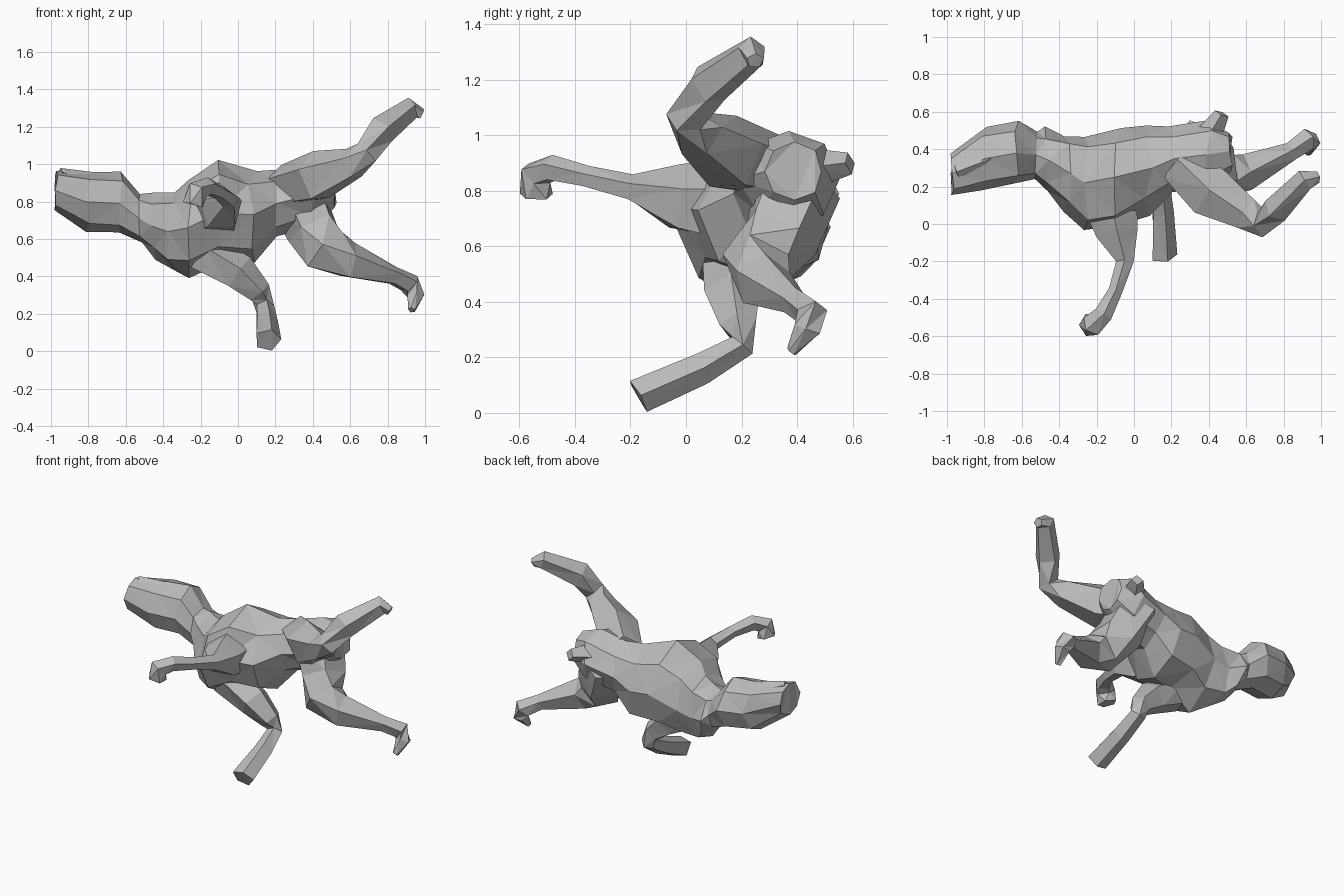
import bpy
import bmesh
import math
import random
from mathutils import Vector

random.seed(4)
if "Cube" in bpy.data.objects:
    bpy.data.objects.remove(bpy.data.objects["Cube"], do_unlink=True)

# One plain grey for the whole animal
shade = (0.5, 0.5, 0.5, 1)
grey = bpy.data.materials.new("plain grey")
grey.use_nodes = True
grey.diffuse_color = shade
grey.node_tree.nodes["Principled BSDF"].inputs["Base Color"].default_value = shade

SIDE = Vector((1, 0, 0))
DEPTH = Vector((0, 1, 0))
UP = Vector((0, 0, 1))


def ring(bm, centre, direction, wide, radius, flat, sides):
    """Add one slightly uneven polygon of vertices around a path point."""
    across = (wide - direction * wide.dot(direction)).normalized()
    other = direction.cross(across) * flat
    verts = []
    for k in range(sides):
        angle = math.tau * k / sides
        offset = across * math.cos(angle) + other * math.sin(angle)
        uneven = random.uniform(0.94, 1.08)
        slide = direction * random.uniform(-0.12, 0.12) * radius
        verts.append(bm.verts.new(centre + offset * radius * uneven + slide))
    return verts


def loft(name, path, wide, sides=5, flat=1.0, axis=None):
    """Skin a path of (x, y, z, radius) points into a faceted body part."""
    bm = bmesh.new()
    centres = [Vector(point[:3]) for point in path]
    last = len(path) - 1
    loops = []
    for i, centre in enumerate(centres):
        ahead = centres[min(i + 1, last)]
        behind = centres[max(i - 1, 0)]
        direction = axis or (ahead - behind).normalized()
        loops.append(ring(bm, centre, direction, wide, path[i][3], flat, sides))

    # Walls between neighbouring rings, then the two end caps
    for near, far in zip(loops, loops[1:]):
        for k in range(sides):
            n = (k + 1) % sides
            bm.faces.new((near[k], near[n], far[n], far[k]))
    bm.faces.new(loops[0])
    bm.faces.new(loops[-1])
    bmesh.ops.triangulate(bm, faces=bm.faces[:], quad_method='SHORT_EDGE')
    bmesh.ops.recalc_face_normals(bm, faces=bm.faces[:])

    mesh = bpy.data.meshes.new(name)
    bm.to_mesh(mesh)
    bm.free()
    mesh.materials.append(grey)
    part = bpy.data.objects.new(name, mesh)
    bpy.context.collection.objects.link(part)


# Head, neck, chest, waist and hips in one skin
loft("head_and_body", [
    (-.97, .27, .86, .11), (-.8, .35, .8, .16), (-.63, .38, .79, .16),
    (-.52, .37, .71, .13), (-.46, .34, .67, .17), (-.36, .27, .64, .21),
    (-.24, .22, .66, .26), (-.1, .25, .74, .27), (.08, .3, .73, .24),
    (.2, .35, .79, .17), (.4, .37, .84, .17), (.52, .39, .87, .1)],
    DEPTH, sides=8, axis=SIDE)

# Pointed brow above the blunt muzzle
loft("brow", [(-.95, .28, .96, .03), (-.7, .38, .89, .08)], DEPTH, sides=4, flat=0.7)

# Foreleg reaching forward, with a hooked paw
loft("reaching_foreleg", [
    (-.12, .1, .76, .15), (-.09, -.04, .77, .12), (-.05, -.2, .81, .05),
    (-.1, -.36, .85, .04), (-.16, -.48, .88, .05), (-.22, -.54, .86, .06),
    (-.24, -.54, .78, .06)], UP)

# Foreleg reaching down, bent at the elbow
loft("standing_foreleg", [
    (-.2, .17, .53, .12), (0, .17, .42, .1), (.11, .19, .32, .07),
    (.14, .2, .24, .05), (.15, .06, .16, .06), (.16, -.17, .06, .07)], SIDE)

# Hind leg swept up, with its shin and foot raised
loft("raised_hind_leg", [
    (.24, .34, .88, .12), (.43, .16, .93, .14), (.6, .05, 1, .09),
    (.69, 0, 1.06, .07), (.76, .08, 1.18, .08), (.92, .24, 1.3, .06),
    (.98, .25, 1.27, .03)], UP)

# Hind leg trailing behind, with a small hooked foot
loft("trailing_hind_leg", [
    (.33, .4, .82, .16), (.4, .34, .65, .14), (.47, .26, .54, .13),
    (.6, .27, .48, .1), (.84, .39, .4, .05), (.92, .45, .36, .06),
    (.95, .44, .3, .05), (.93, .38, .22, .02)], UP)

# Short tail stub
loft("tail", [(.38, .44, .88, .08), (.47, .59, .9, .04)], UP, sides=4)
